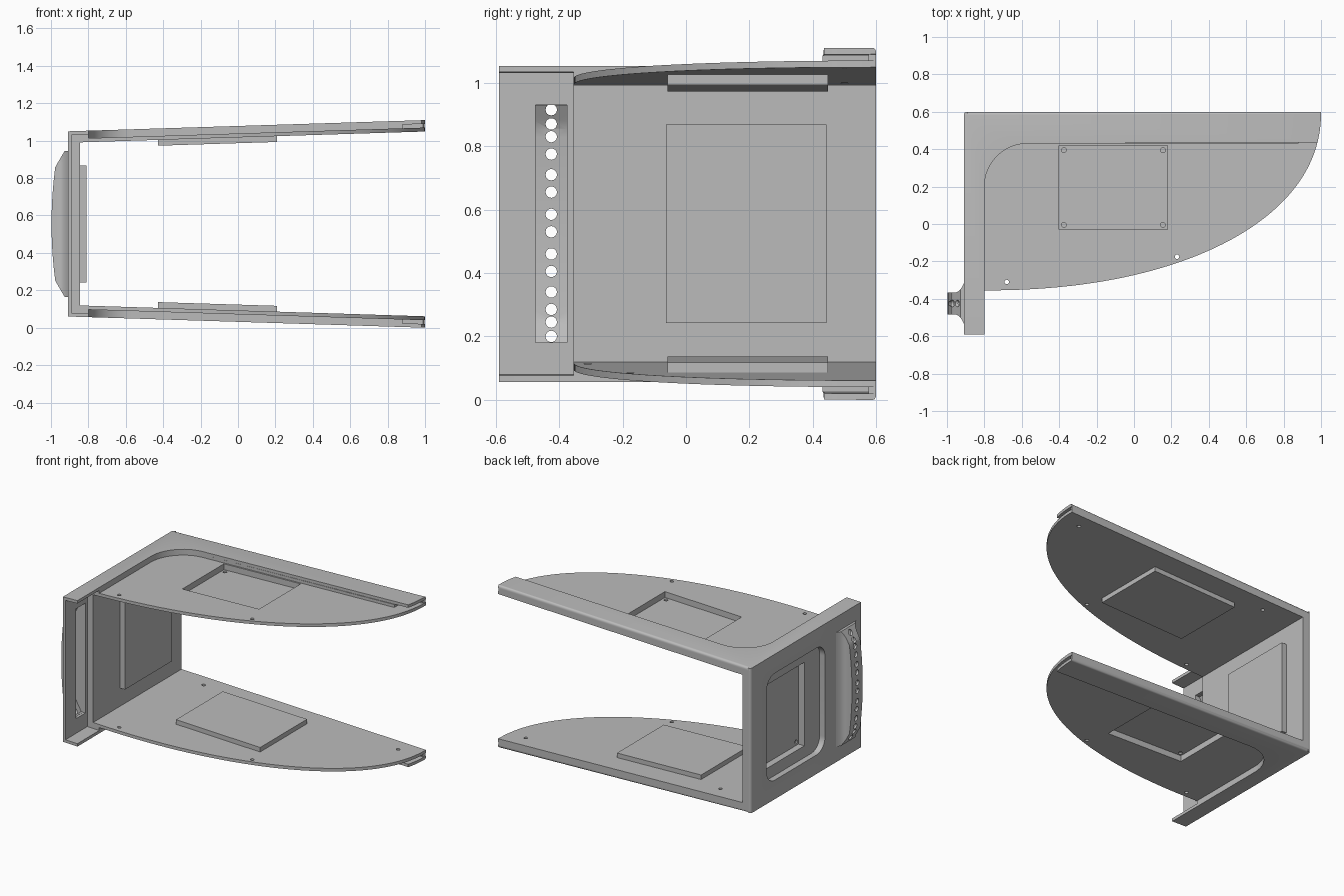
import bpy, bmesh, math
from mathutils import Vector

old = bpy.data.objects.get("Cube")
if old:
    bpy.data.objects.remove(old, do_unlink=True)

grey = bpy.data.materials.new("plain_grey")
grey.use_nodes = True
grey.diffuse_color = (0.5, 0.5, 0.5, 1)
grey.node_tree.nodes["Principled BSDF"].inputs["Base Color"].default_value = (0.5, 0.5, 0.5, 1)

SLOPE, LEFT, FRONT, BACK = 0.0314, -0.91, -0.59, 0.6
PLATE_FRONT = -0.355


def finish(name, bm):
    bmesh.ops.recalc_face_normals(bm, faces=bm.faces)
    mesh = bpy.data.meshes.new(name)
    bm.to_mesh(mesh)
    bm.free()
    mesh.materials.append(grey)
    obj = bpy.data.objects.new(name, mesh)
    bpy.context.collection.objects.link(obj)
    return obj


def prism(name, pts, lo, hi, axis="z"):
    """Extrude a 2D outline along an axis; the outline uses the other two axes in order."""
    place = {"x": lambda p, h: (h, p[0], p[1]),
             "y": lambda p, h: (p[0], h, p[1]),
             "z": lambda p, h: (p[0], p[1], h)}[axis]
    bm = bmesh.new()
    a, b = ([bm.verts.new(place(p, h)) for p in pts] for h in (lo, hi))
    bm.faces.new(a)
    bm.faces.new(b)
    for i in range(len(pts)):
        j = (i + 1) % len(pts)
        bm.faces.new((a[i], a[j], b[j], b[i]))
    return finish(name, bm)


def rect(u0, u1, v0, v1):
    return [(u0, v0), (u1, v0), (u1, v1), (u0, v1)]


def arc(cu, cv, r, start, end, n=12):
    steps = [math.radians(start + (end - start) * i / n) for i in range(n + 1)]
    return [(cu + r * math.cos(t), cv + r * math.sin(t)) for t in steps]


def round_rect(u0, u1, v0, v1, r):
    return (arc(u0 + r, v0 + r, r, 180, 270) + arc(u1 - r, v0 + r, r, 270, 360)
            + arc(u1 - r, v1 - r, r, 0, 90) + arc(u0 + r, v1 - r, r, 90, 180))


def cut(obj, cutters):
    for c in cutters:
        c.hide_render = True
        mod = obj.modifiers.new("cut", "BOOLEAN")
        mod.operation, mod.solver, mod.object = "DIFFERENCE", "EXACT", c
    graph = bpy.context.evaluated_depsgraph_get()
    mesh = bpy.data.meshes.new_from_object(obj.evaluated_get(graph))
    obj.modifiers.clear()
    obj.data = mesh
    for c in cutters:
        bpy.data.objects.remove(c, do_unlink=True)


def round_edges(obj, rule, width):
    bm = bmesh.new()
    bm.from_mesh(obj.data)
    edges = [e for e in bm.edges if all(rule(v.co) for v in e.verts)]
    bmesh.ops.bevel(bm, geom=edges, offset=width, segments=5, profile=0.5, affect="EDGES")
    bm.to_mesh(obj.data)
    bm.free()


def drill(u, v, r, lo, hi, axis="z"):
    return prism("drill", arc(u, v, r, 0, 337.5, 15), lo, hi, axis)


def tray(name, u0, u1, v0, v1, rim, floor, base, axis):
    """Shallow open box with four screw holes in its floor."""
    m = 0.028
    obj = prism(name, rect(u0 - m, u1 + m, v0 - m, v1 + m), base, rim, axis)
    step = 1 if rim > floor else -1
    cutters = [prism("cavity", rect(u0, u1, v0, v1), floor, rim + step * 0.1, axis)]
    for u in (u0 + 0.025, u1 - 0.025):
        for v in (v0 + 0.025, v1 - 0.025):
            cutters.append(drill(u, v, 0.013, floor - step * 0.009, floor + step * 0.02, axis))
    cut(obj, cutters)


# Curved front edge of the wings
def curve_y(x):
    return BACK - 0.955 * max(0, 1 - ((x + 0.8) / 1.8) ** 2.15) ** (1 / 2.15)


def curve(x0, n=48):
    t0 = math.asin((x0 + 0.8) / 1.8)
    xs = [-0.8 + 1.8 * math.sin(t0 + (math.pi / 2 - t0) * i / n) for i in range(n + 1)]
    return [(x, curve_y(x)) for x in xs]


def place_wing(obj, lower):
    """Tilt a flat part into the upper wing, or mirror it into the lower one."""
    for v in obj.data.vertices:
        z = 1.05 + SLOPE * (v.co.x - LEFT) + v.co.z
        v.co.z = 1.11 - z if lower else z
    if lower:
        obj.data.flip_normals()


def wing(side):
    before = set(bpy.context.collection.objects)
    # Thin inner plate with pocket opening and screw holes
    plate = prism(side + "_wing_plate", [(-0.875, PLATE_FRONT)] + curve(-0.8)
                  + [(-0.875, BACK)], -0.061, -0.04)
    cutters = [prism("opening", rect(-0.4, 0.18, -0.03, 0.42), -0.1, 0.1)]
    for x, y in ((-0.68, -0.31), (0.23, -0.175), (0.86, 0.5), (-0.61, 0.5)):
        cutters.append(drill(x, y, 0.012, -0.1, 0))
    cut(plate, cutters)
    tray(side + "_wing_pocket", -0.4, 0.18, -0.03, 0.42, -0.045, -0.08, -0.092, "z")
    # Raised outer rim, and the core below it that leaves a slot at the tip
    corner = arc(-0.57, 0.2, 0.23, 180, 90)
    rim = prism(side + "_wing_rim", [(LEFT, FRONT), (-0.8, FRONT)] + corner
                + [p for p in curve(0.9) if p[1] > 0.43] + [(LEFT, BACK)], -0.02, 0)
    round_edges(rim, lambda c: c.y > BACK - 1e-4 and (c.z > -1e-4 or c.x < LEFT + 1e-4), 0.017)
    prism(side + "_wing_core", [(-0.89, PLATE_FRONT), (-0.8, PLATE_FRONT)] + corner
          + [(0.88, 0.43), (0.88, 0.575), (0.99, 0.575), (0.998, BACK), (-0.89, BACK)],
          -0.04, -0.02)
    for obj in set(bpy.context.collection.objects) - before:
        place_wing(obj, side == "lower")


wing("upper")
wing("lower")

# Side wall: outer skin with rounded window, core and inner plate
MID = 0.555
skin = prism("wall_skin", rect(FRONT, BACK, 0.061, 1.049), LEFT, -0.89, "x")
round_edges(skin, lambda c: c.y > BACK - 1e-4 and c.x < LEFT + 1e-4, 0.017)
window = round_rect(-0.2, 0.43, 0.19, 0.92, 0.09)
cut(skin, [prism("window", window, -1, -0.8, "x"),
           prism("grip_slot", rect(-0.475, -0.375, 0.18, 0.93), -1, -0.8, "x")])
core = prism("wall_core", rect(PLATE_FRONT, BACK, 0.08, 1.03), -0.89, -0.87, "x")
cut(core, [prism("window", window, -1, -0.8, "x")])
inner = prism("wall_plate", rect(PLATE_FRONT, BACK, 0.1, 1.01), -0.87, -0.846, "x")
cut(inner, [prism("opening", rect(-0.035, 0.415, 0.27, 0.84), -1, -0.8, "x")])
tray("wall_pocket", -0.035, 0.415, 0.27, 0.84, -0.865, -0.825, -0.81, "x")


# Hollow bowed grip with flared foot
def bow(z):
    """Height of the grip above the wall."""
    u = abs(z - MID) / 0.39
    return 0.09 - 0.02 * (u / 0.78) ** 2 if u < 0.78 else 0.07 - 0.05 * (u - 0.78) / 0.22


bm = bmesh.new()
levels = [0, 0.004, 0.01, 0.018, 0.027, 0.04, 0.055, 1]
rings = []
for i in range(37):
    z = MID - 0.39 + 0.78 * i / 36
    side = []
    for t in levels:
        t = min(t, bow(z) - 0.001 * (len(levels) - levels.index(t)) * (t > bow(z)))
        side.append((LEFT + 0.002 - t, 0.058 + 0.055 * max(0, 1 - t / 0.055) ** 2.5))
    section = [(x, -0.425 - w) for x, w in side] + [(x, -0.425 + w) for x, w in reversed(side)]
    rings.append([bm.verts.new((x, y, z)) for x, y in section])
for a, b in zip(rings, rings[1:]):
    for j in range(len(a)):
        k = (j + 1) % len(a)
        bm.faces.new((a[j], a[k], b[k], b[j]))
bm.faces.new(rings[0])
bm.faces.new(rings[-1])
grip = finish("grip", bm)
zs = [0.181 + 0.748 * i / 30 for i in range(31)]
hollow = [(LEFT + 0.05, zs[0])] + [(LEFT - bow(z) + 0.018, z) for z in zs] + [(LEFT + 0.05, zs[-1])]
cut(grip, [prism("hollow", hollow, -0.475, -0.375, "y")])
cut(grip, [drill(-0.425, z, 0.018, -1.1, -0.85, "x") for z in
           (0.2, 0.245, 0.285, 0.34, 0.405, 0.46, 0.53, 0.585, 0.655, 0.71, 0.775, 0.83, 0.87, 0.915)])

# Smooth the curved edges, keep the sharp ones
bpy.ops.object.select_all(action="DESELECT")
for obj in bpy.context.collection.objects:
    if obj.type == "MESH" and obj.data.materials and obj.data.materials[0] == grey:
        obj.select_set(True)
        bpy.context.view_layer.objects.active = obj
bpy.ops.object.shade_smooth_by_angle(angle=math.radians(30))
